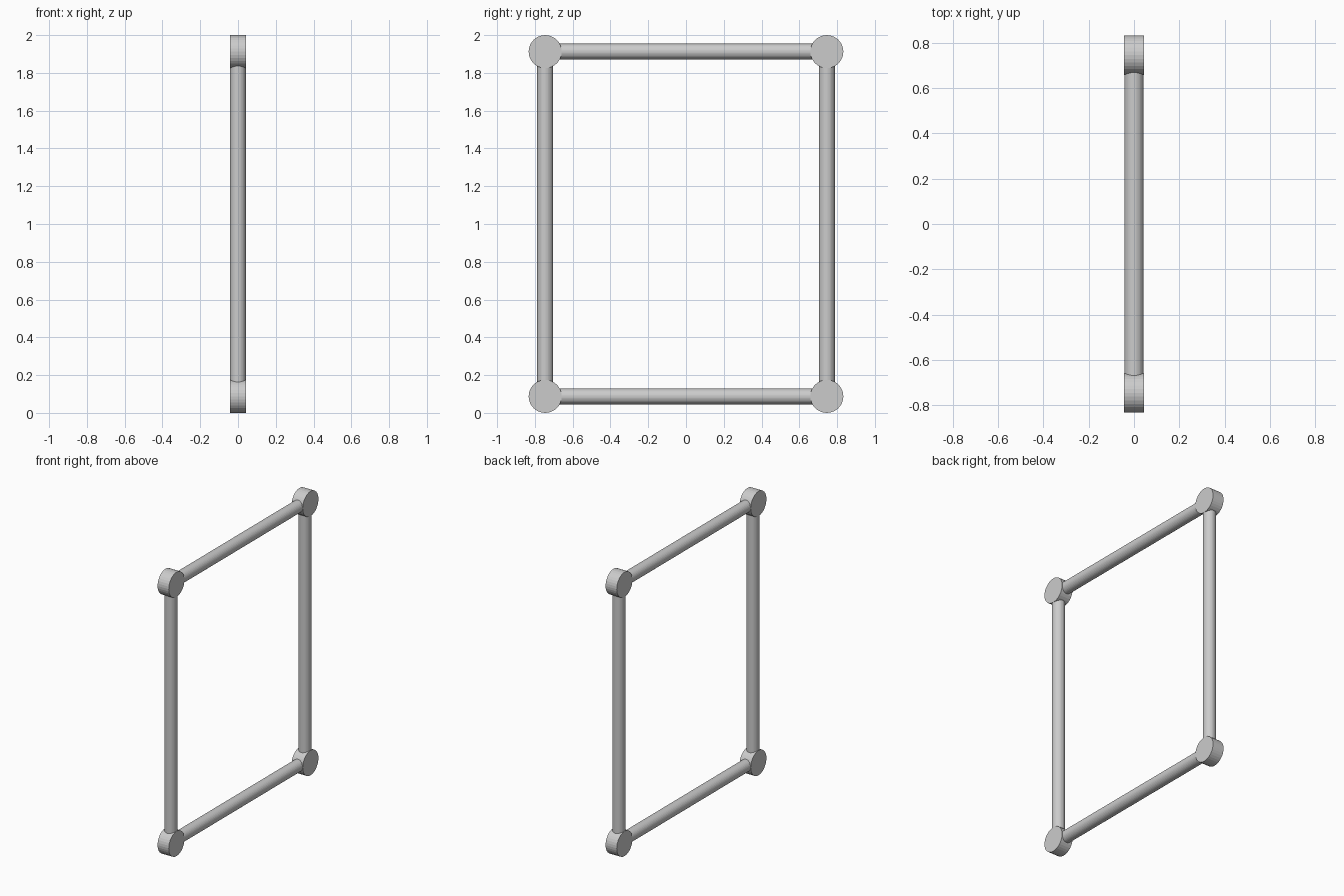
import bpy
from math import pi

if "Cube" in bpy.data.objects:
    bpy.data.objects.remove(bpy.data.objects["Cube"])

R_DISC, T_DISC = 0.0875, 0.087   # corner joint radius, thickness
R_ROD = 0.042
Y, Z0, Z1 = 0.7455, 0.0875, 1.9125
SIDES = 32


def cylinder(name, radius, depth, loc, rot=(0, 0, 0)):
    bpy.ops.mesh.primitive_cylinder_add(vertices=SIDES, radius=radius, depth=depth,
                                        location=loc, rotation=rot)
    bpy.context.object.name = name


# Corner joints: short discs lying along x
for side, y in (("left", -Y), ("right", Y)):
    for level, z in (("bottom", Z0), ("top", Z1)):
        cylinder(f"{level}_{side}_joint", R_DISC, T_DISC, (0, y, z), (0, pi / 2, 0))

# Rods end just inside the joints so no caps show
INSET = 0.06
for side, y in (("left", -Y), ("right", Y)):
    cylinder(f"{side}_post", R_ROD, Z1 - Z0 - 2 * INSET, (0, y, (Z0 + Z1) / 2))
for level, z in (("bottom", Z0), ("top", Z1)):
    cylinder(f"{level}_rail", R_ROD, 2 * (Y - INSET), (0, 0, z), (pi / 2, 0, 0))
